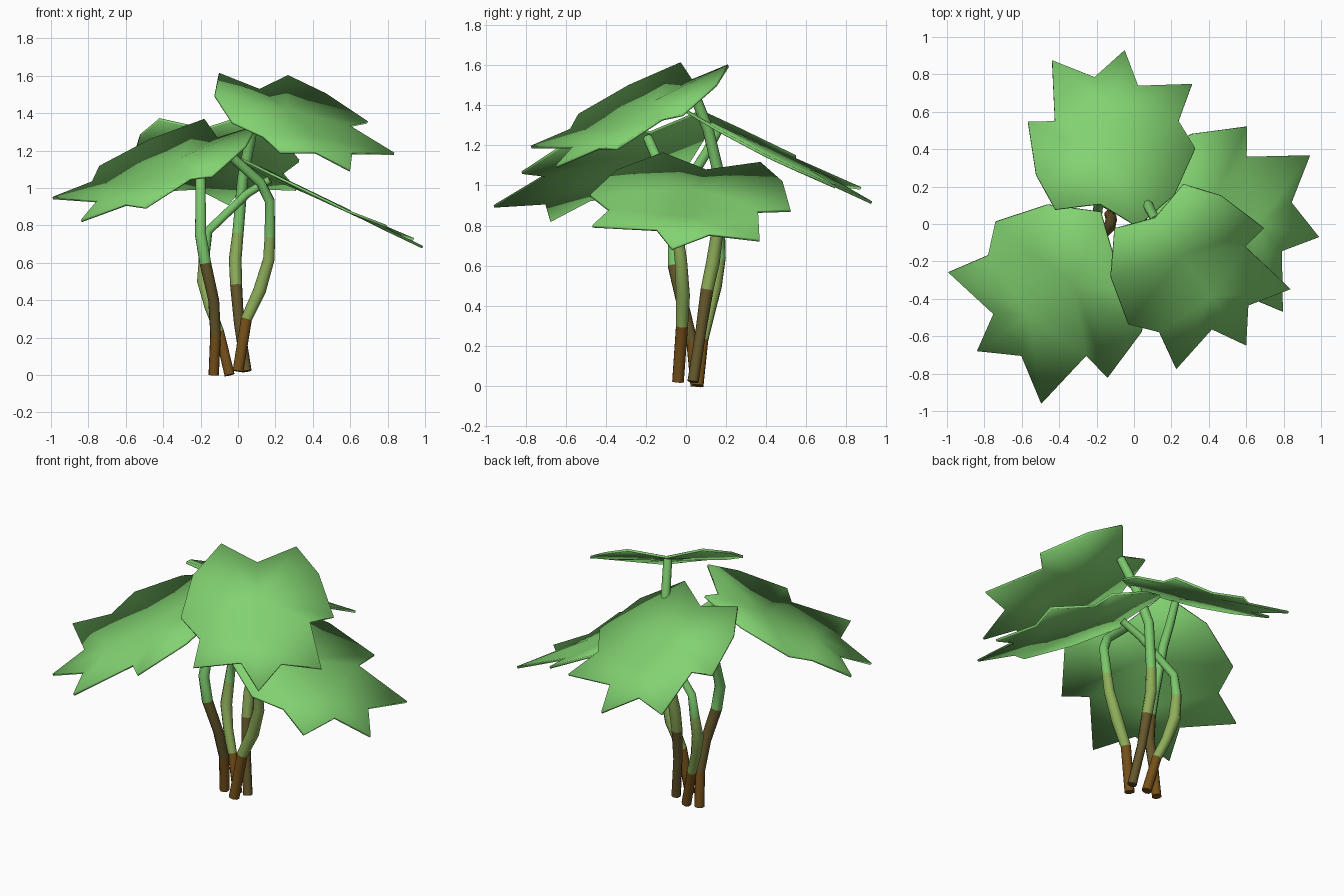
import bpy
from mathutils import Vector

cube = bpy.data.objects.get("Cube")
if cube:
    bpy.data.objects.remove(cube, do_unlink=True)


def material(name, r, g, b):
    m = bpy.data.materials.new(name)
    m.use_nodes = True
    m.diffuse_color = (r, g, b, 1)
    m.node_tree.nodes["Principled BSDF"].inputs["Base Color"].default_value = (r, g, b, 1)
    return m


leaf_green = material("leaf green", .225, .65, .165)
stem_green = material("stem green", .2, .58, .15)
olive = material("olive", .27, .42, .1)
dull_brown = material("dull brown", .13, .095, .025)
bark_brown = material("bark brown", .18, .08, .01)


def finish(obj, angle):
    bpy.context.collection.objects.link(obj)
    bpy.ops.object.select_all(action="DESELECT")
    obj.select_set(True)
    bpy.context.view_layer.objects.active = obj
    bpy.ops.object.shade_smooth_by_angle(angle=angle)


# Leaf outline: across, along, lift, going from the base round the left side
TIP = .948
OUTLINE = [(0, 0, 0), (.23, -.085, .04), (.36, .11, .03), (.445, .42, .02),
           (.305, .45, .012), (.37, .81, .03), (.135, .755, .005), (0, TIP, 0),
           (-.1, .745, .005), (-.38, .8, .035), (-.34, .57, .012),
           (-.45, .42, .02), (-.38, .12, .03), (-.21, -.11, .04)]
MIDRIB = [(0, .27, .012), (0, .58, .012)]


def leaf(name, base, tip, roll=0, width=1, lift=1):
    """Lobed blade running from its base to its tip, with a thin edge."""
    base, tip = Vector(base), Vector(tip)
    along = (tip - base).normalized()
    across = Vector((-along.y, along.x, 0)).normalized() + Vector((0, 0, roll))
    across = (across - along * across.dot(along)).normalized()
    up = across.cross(along) * -1
    if up.z < 0:
        up.negate()
    size = (tip - base).length / TIP
    verts = [base + (across * u * width + along * v + up * w * lift) * size
             for u, v, w in OUTLINE + MIDRIB]
    # Fan each edge to the nearer midrib point, then bridge the two fans
    n = len(OUTLINE)
    low, high = n, n + 1
    faces = []
    for i in range(n):
        j = (i + 1) % n
        hub = high if 4 <= i < 10 else low
        faces.append((j, i, hub))
    faces += [(high, 4, low), (low, 10, high)]
    mesh = bpy.data.meshes.new(name)
    mesh.from_pydata(verts, [], faces)
    mesh.materials.append(leaf_green)
    obj = bpy.data.objects.new(name, mesh)
    finish(obj, .6)
    edge = obj.modifiers.new("thickness", "SOLIDIFY")
    edge.thickness = .014
    edge.offset = -1


def stem(name, path, bark_top, dull_top, olive_top):
    """Eight-sided tube, coloured in bands by height."""
    curve = bpy.data.curves.new(name + "_path", "CURVE")
    curve.dimensions = "3D"
    curve.bevel_depth = 1
    curve.bevel_resolution = 2
    curve.use_fill_caps = True
    spline = curve.splines.new("POLY")
    spline.points.add(len(path) - 1)
    for point, (x, y, z, r) in zip(spline.points, path):
        point.co = (x, y, z, 1)
        point.radius = r
    helper = bpy.data.objects.new(name + "_path", curve)
    mesh = bpy.data.meshes.new_from_object(helper)
    bpy.data.objects.remove(helper)
    mesh.materials.clear()
    for m in (bark_brown, dull_brown, olive, stem_green):
        mesh.materials.append(m)
    for face in mesh.polygons:
        z = face.center.z
        face.material_index = sum(z > top for top in (bark_top, dull_top, olive_top))
    mesh.name = name
    finish(bpy.data.objects.new(name, mesh), .9)


# Leaf blades
leaf("back_leaf", (-.18, .11, 1.32), (-.05, .93, .92), 0, 1.04, .5)
leaf("right_leaf", (-.11, -.18, 1.27), (-.84, -.68, .83), -.06, 1.1)
leaf("front_leaf", (.115, .03, 1.53), (.6, -.65, 1.1))
leaf("left_leaf", (.14, .1, 1.08), (.99, -.07, .69), -.09, 1.13, .6)

# Stems, each ending under its blade
stem("back_stem", [(-.13, .05, 0, .029), (-.12, .03, .22, .03), (-.13, -.015, .4, .031),
                   (-.175, -.06, .6, .033), (-.2, -.06, .75, .032), (-.2, .03, 1.05, .028),
                   (-.19, .1, 1.16, .026), (-.18, .16, 1.275, .024)], .22, .6, .62)
stem("left_stem", [(-.045, .06, 0, .029), (-.1, .085, .23, .028), (-.15, .115, .36, .03),
                   (-.185, .145, .5, .036), (-.18, .17, .64, .03), (-.16, .17, .77, .026),
                   (.05, .12, .97, .024), (.17, .095, 1.045, .022)], .23, .25, .64)
stem("front_stem", [(.045, .035, .02, .028), (.005, .075, .28, .027), (-.01, .105, .48, .032),
                    (-.015, .135, .62, .034), (0, .155, .76, .03), (.025, .165, 1.05, .029),
                    (.07, .11, 1.28, .028), (.115, .02, 1.51, .026)], .01, .48, .7)
stem("right_stem", [(0, -.04, .02, .031), (.045, -.02, .3, .032), (.115, -.015, .45, .037),
                    (.165, -.025, .62, .033), (.17, -.04, .74, .03), (.17, -.07, .93, .028),
                    (.12, -.1, 1.03, .027), (-.11, -.19, 1.235, .025)], .3, .31, .74)
